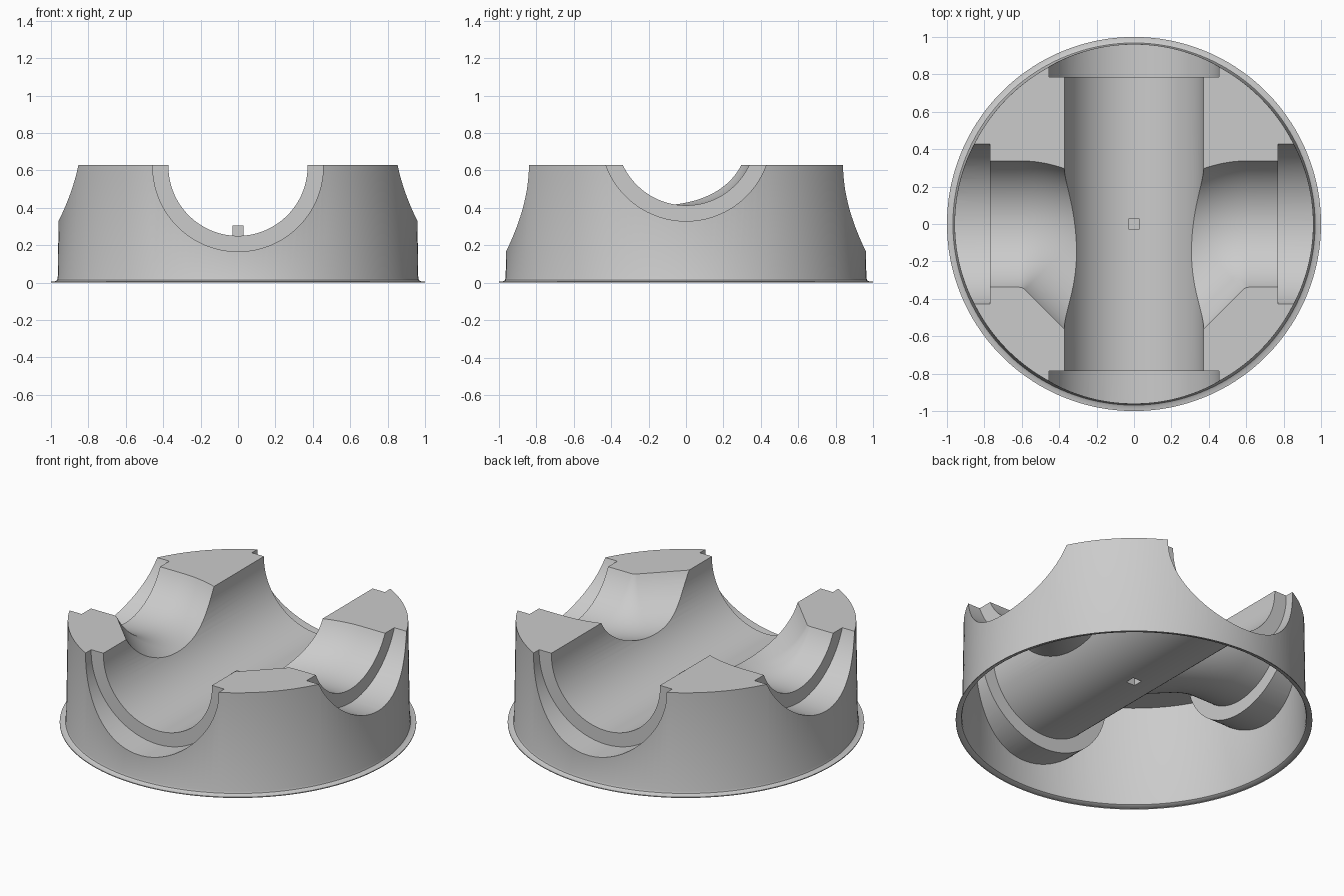
import bpy, bmesh, math
from mathutils import Vector

if "Cube" in bpy.data.objects:
    bpy.data.objects.remove(bpy.data.objects["Cube"])

TOP = 0.63
MAIN_Z, SIDE_Z = 0.622, 0.785
R_PIPE, R_HUB = 0.372, 0.456


def make_object(name, bm):
    bmesh.ops.recalc_face_normals(bm, faces=bm.faces[:])
    mesh = bpy.data.meshes.new(name)
    bm.to_mesh(mesh)
    bm.free()
    ob = bpy.data.objects.new(name, mesh)
    bpy.context.collection.objects.link(ob)
    return ob


def loft(name, rings):
    """Closed solid from a list of point rings."""
    bm = bmesh.new()
    rows = [[bm.verts.new(p) for p in ring] for ring in rings]
    n = len(rows[0])
    for a, b in zip(rows, rows[1:]):
        for i in range(n):
            j = (i + 1) % n
            bm.faces.new((a[i], a[j], b[j], b[i]))
    bm.faces.new(rows[0])
    bm.faces.new(rows[-1])
    return make_object(name, bm)


def pipe(name, path, radius, n=96):
    """Horizontal pipe through (position, heading) stations."""
    rings = []
    for pos, d in path:
        pos = Vector(pos)
        side = Vector((-math.sin(d), math.cos(d), 0))
        rings.append([pos + side * radius * math.cos(2 * math.pi * (i + 0.5) / n)
                      + Vector((0, 0, radius * math.sin(2 * math.pi * (i + 0.5) / n)))
                      for i in range(n)])
    return loft(name, rings)


# shell: slightly tapered round wall with a thin flared foot rim
profile = [(1.0, 0), (1.0, 0.005), (0.978, 0.007), (0.968, 0.013),
           (0.964, 0.025), (0.955, TOP)]
N = 160
shell = loft("fitting_half_shell",
             [[(r * math.cos(2 * math.pi * (i + 0.5) / N),
                r * math.sin(2 * math.pi * (i + 0.5) / N), z)
               for i in range(N)] for r, z in profile])

# straight main trough running front to back
q = math.pi / 2
cutters = [pipe("main_trough_cutter",
                [((0, -1.3, MAIN_Z), q), ((0, 1.3, MAIN_Z), q)], R_PIPE)]

# wider sockets at the ends of the main trough, and swept side branches
for s in (-1, 1):
    cutters.append(pipe("main_socket_cutter",
                        [((0, s * 0.785, MAIN_Z), q), ((0, s * 1.3, MAIN_Z), q)], R_HUB))
    cutters.append(pipe("side_socket_cutter",
                        [((s * 0.77, 0, SIDE_Z), 0), ((s * 1.3, 0, SIDE_Z), 0)], R_HUB))
    bend, cx = 0.38, 0.613
    path = [((s * 1.3, 0, SIDE_Z), 0)]
    for k in range(13):
        a = math.radians(45 * k / 12)
        path.append(((s * (cx - bend * math.sin(a)),
                      -bend + bend * math.cos(a), SIDE_Z), s * a))
    x, y = path[-1][0][:2]
    path.append(((0, y - abs(x), SIDE_Z), s * math.radians(45)))
    cutters.append(pipe("side_branch_cutter", path, R_PIPE))

# small square pip in the middle of the main trough
bm = bmesh.new()
bmesh.ops.create_cube(bm, size=1)
bmesh.ops.scale(bm, vec=(0.06, 0.06, 0.105), verts=bm.verts)
bmesh.ops.translate(bm, vec=(0, 0, 0.2525), verts=bm.verts)
pip = make_object("centre_pip_helper", bm)

bpy.context.view_layer.objects.active = shell
shell.select_set(True)
for helper in cutters + [pip]:
    mod = shell.modifiers.new("cut", 'BOOLEAN')
    mod.operation = 'UNION' if helper is pip else 'DIFFERENCE'
    mod.solver = 'EXACT'
    mod.object = helper
    bpy.ops.object.modifier_apply(modifier=mod.name)
    bpy.data.objects.remove(helper, do_unlink=True)

# open the underside so only the moulded sheet remains
bm = bmesh.new()
bm.from_mesh(shell.data)
bmesh.ops.delete(bm, geom=[f for f in bm.faces
                           if all(v.co.z < 0.001 for v in f.verts)], context='FACES')
bm.to_mesh(shell.data)
bm.free()

bpy.ops.object.select_all(action='DESELECT')
shell.select_set(True)
bpy.ops.object.shade_smooth_by_angle(angle=math.radians(30))
